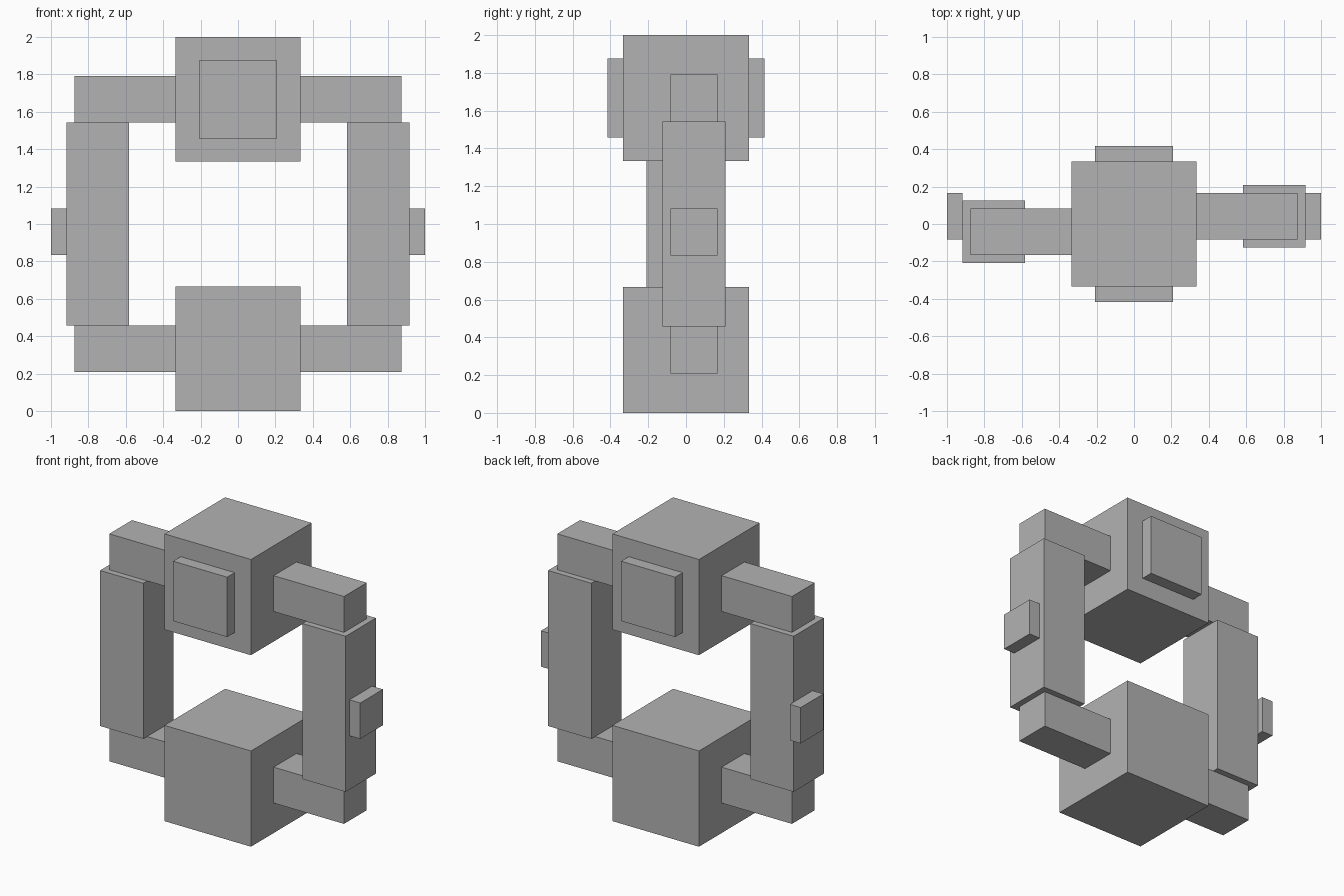
import bpy

default = bpy.data.objects.get("Cube")
if default:
    bpy.data.objects.remove(default, do_unlink=True)

UNIT = 1 / 24  # all parts sit on a regular block grid

grey = bpy.data.materials.new("plain_grey")
grey.use_nodes = True
colour = (0.45, 0.45, 0.45, 1)
grey.diffuse_color = colour
grey.node_tree.nodes["Principled BSDF"].inputs["Base Color"].default_value = colour


def block(name, xs, ys, zs):
    """Box spanning the given x, y and z ranges in grid units."""
    spans = (xs, ys, zs)
    bpy.ops.mesh.primitive_cube_add(size=1, location=[(a + b) / 2 * UNIT for a, b in spans])
    obj = bpy.context.object
    obj.name = obj.data.name = name
    obj.scale = [abs(b - a) * UNIT for a, b in spans]
    bpy.ops.object.transform_apply(location=False, rotation=False, scale=True)
    obj.data.materials.append(grey)
    return obj


# Central blocks
block("upper_block", (-8, 8), (-8, 8), (32, 48))
block("lower_block", (-8, 8), (-8, 8), (0, 16))

# Raised panels on the front and back of the upper block
block("front_panel", (-5, 5), (-10, -8), (35, 45))
block("back_panel", (-5, 5), (8, 10), (35, 45))

# Side assemblies, staggered in depth: left shifted back, right shifted forward
for side, s, shift in (("left", 1, 1), ("right", -1, -1)):
    arm_depth = (shift - 3, shift + 3)
    block(side + "_upper_arm", (s * 8, s * 21), arm_depth, (37, 43))
    block(side + "_lower_arm", (s * 8, s * 21), arm_depth, (5, 11))
    block(side + "_column", (s * 14, s * 22), (shift - 4, shift + 4), (11, 37))
    block(side + "_knob", (s * 22, s * 24), (-2, 4), (20, 26))
